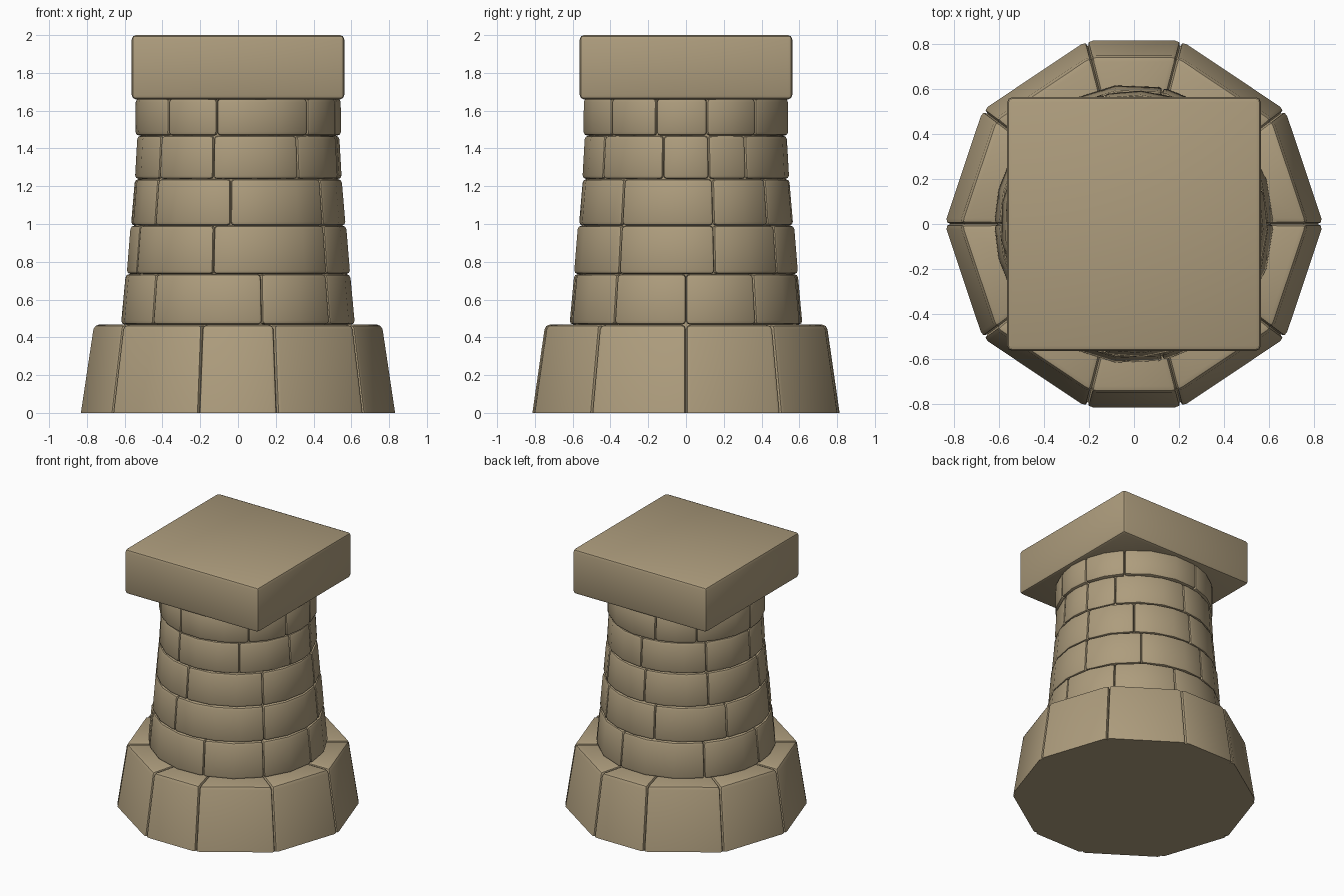
import bpy, bmesh, math

if "Cube" in bpy.data.objects:
    bpy.data.objects.remove(bpy.data.objects["Cube"])

stone = bpy.data.materials.new("tan stone")
stone.diffuse_color = (0.42, 0.335, 0.205, 1)
stone.use_nodes = True
stone.node_tree.nodes["Principled BSDF"].inputs["Base Color"].default_value = stone.diffuse_color


def finish(bm, name, smooth=True):
    me = bpy.data.meshes.new(name)
    bm.normal_update()
    bm.to_mesh(me)
    bm.free()
    ob = bpy.data.objects.new(name, me)
    bpy.context.collection.objects.link(ob)
    me.materials.append(stone)
    if smooth:
        bpy.ops.object.select_all(action='DESELECT')
        ob.select_set(True)
        bpy.context.view_layer.objects.active = ob
        bpy.ops.object.shade_smooth_by_angle(angle=math.radians(32))
    return ob


def ring(name, joints, z0, z1, r0, r1, inner, bevel, step):
    """Ring of bevelled blocks, split at the joint angles (degrees)."""
    bm = bmesh.new()
    joints = sorted(j % 360 for j in joints)
    for a, b in zip(joints, joints[1:] + [joints[0] + 360]):
        n = max(1, round((b - a) / step))
        loops = []
        for i in range(n + 1):
            t = math.radians(a + (b - a) * i / n)
            c, s = math.cos(t), math.sin(t)
            loops.append([bm.verts.new((c * r, s * r, z)) for r, z in
                          ((inner, z0), (r0, z0), (r1, z1), (inner, z1))])
        for p, q in zip(loops, loops[1:]):
            for k in range(4):
                m = (k + 1) % 4
                bm.faces.new((p[k], q[k], q[m], p[m]))
        bm.faces.new(loops[0])
        bm.faces.new(loops[-1][::-1])
    bmesh.ops.recalc_face_normals(bm, faces=bm.faces)
    edges = [e for e in bm.edges if e.calc_face_angle() > 0.7
             and max(v.co.z for v in e.verts) > 0.001
             and max(v.co.xy.length for v in e.verts) > inner + 0.01]
    bmesh.ops.bevel(bm, geom=edges, offset=bevel, segments=2, profile=0.5,
                    affect='EDGES', clamp_overlap=True)
    # drop the hidden faces between neighbouring blocks
    hidden = []
    for f in bm.faces:
        for j in joints:
            c, s = math.cos(math.radians(j)), math.sin(math.radians(j))
            if all(abs(v.co.y * c - v.co.x * s) < 1e-4 and
                   v.co.x * c + v.co.y * s > 0 for v in f.verts):
                hidden.append(f)
                break
    bmesh.ops.delete(bm, geom=hidden, context='FACES')
    return finish(bm, name)


# Wide footing of ten flat blocks
ring("base_blocks", [0, 37, 75.5, 104.5, 143, 180, 217, 255.5, 284.5, 323],
     0, 0.468, 0.84, 0.77, 0.5, 0.026, 90)

# Five tapering courses of bricks
courses = [
    ([0, 37, 78, 137, 180, -137, -78, -38], 0.468, 0.735, 0.622, 0.597),
    ([15, 55, 103, 154, -156, -103, -37], 0.735, 0.992, 0.594, 0.573),
    ([15, 50, 94, 141, 190, -141, -94, -37], 0.992, 1.238, 0.570, 0.549),
    ([-54, -13, 13, 36, 90, 140, 180, -140, -104], 1.238, 1.468, 0.549, 0.536),
    ([-47, -17, 12, 43, 102, 133, 180, -133, -102], 1.468, 1.665, 0.546, 0.544),
]
for i, (j, z0, z1, r0, r1) in enumerate(courses):
    ring(f"brick_course_{i + 1}", j, z0, z1, r0, r1, r1 - 0.08, 0.02, 17)

# Solid core behind the bricks
bm = bmesh.new()
bmesh.ops.create_cone(bm, cap_ends=True, segments=40, radius1=0.59,
                      radius2=0.505, depth=1.7)
bmesh.ops.translate(bm, verts=bm.verts, vec=(0, 0, 0.85))
finish(bm, "core")

# Square cap slab
bm = bmesh.new()
bmesh.ops.create_cube(bm, size=1)
for v in bm.verts:
    v.co = (v.co.x * 1.125, v.co.y * 1.125, 1.83 + v.co.z * 0.34)
bmesh.ops.bevel(bm, geom=bm.edges[:], offset=0.022, segments=2, profile=0.5,
                affect='EDGES')
finish(bm, "cap_slab")
